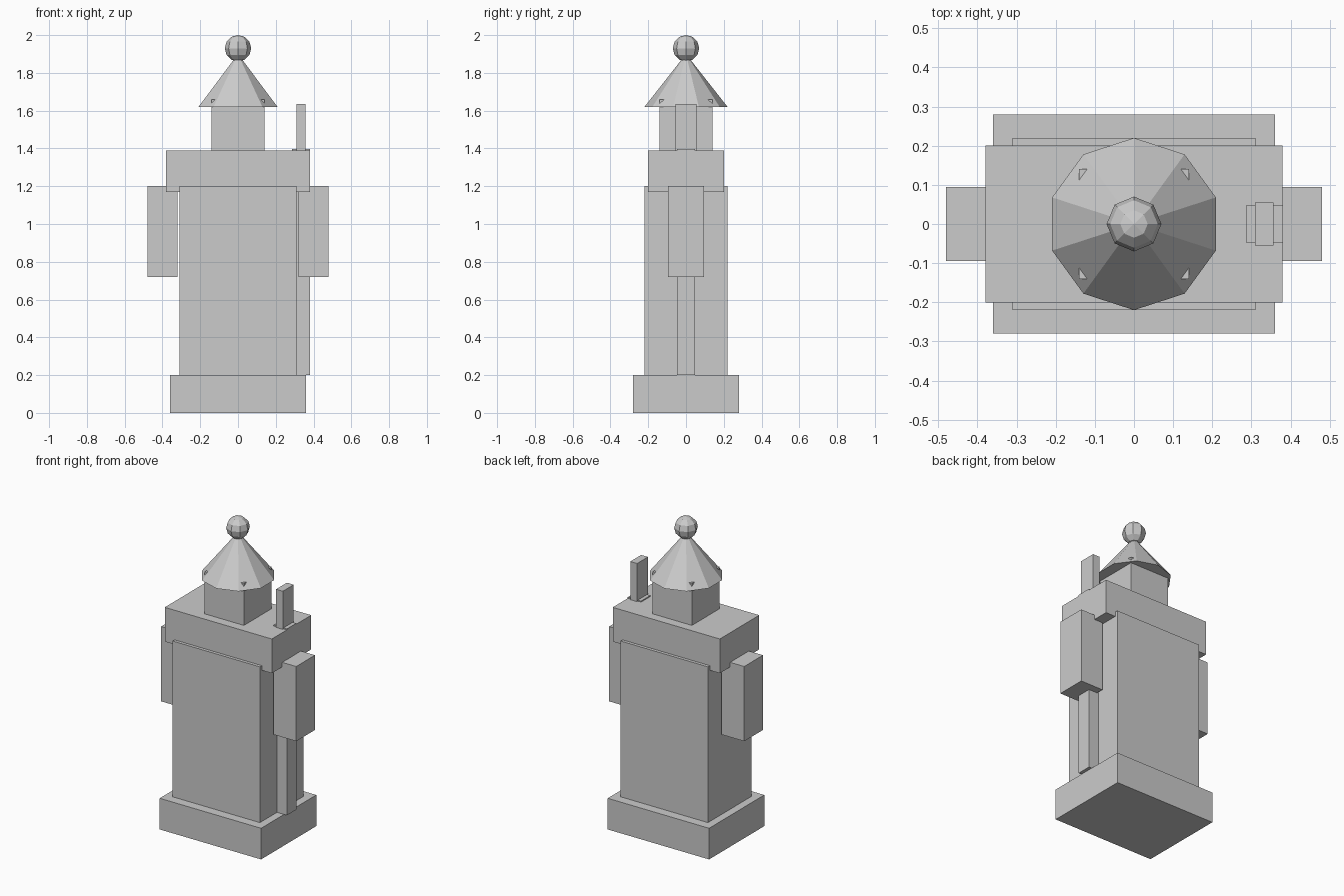
import bpy

if "Cube" in bpy.data.objects:
    bpy.data.objects.remove(bpy.data.objects["Cube"])


def box(name, x, y, z):
    """Axis-aligned box from (min, max) ranges."""
    r = (x, y, z)
    bpy.ops.mesh.primitive_cube_add(size=1, location=[(a + b) / 2 for a, b in r])
    ob = bpy.context.object
    ob.name = name
    ob.scale = [b - a for a, b in r]
    bpy.ops.object.transform_apply(location=False, rotation=False, scale=True)
    return ob


# Plinth, body and shoulders
box("base", (-0.36, 0.36), (-0.28, 0.28), (0, 0.2))
box("body", (-0.31, 0.31), (-0.22, 0.22), (0.2, 1.2))
box("shoulders", (-0.38, 0.38), (-0.2, 0.2), (1.17, 1.39))

# Arms on both sides
for name, s in (("left_arm", -1), ("right_arm", 1)):
    box(name, tuple(sorted((s * 0.32, s * 0.48))), (-0.095, 0.095), (0.72, 1.2))

# Head, its corners just poke through the hat
box("head", (-0.14, 0.14), (-0.14, 0.14), (1.38, 1.66))

# Staff held at the right side, with a flat tip
box("staff", (0.286, 0.381), (-0.047, 0.047), (0.2, 1.397))
box("staff_tip", (0.309, 0.357), (-0.055, 0.055), (1.38, 1.635))

# Ten-sided pointed hat
bpy.ops.mesh.primitive_cone_add(vertices=10, radius1=0.22, radius2=0, depth=0.28,
                                location=(0, 0, 1.76))
bpy.context.object.name = "hat"

# Faceted ball on top
bpy.ops.mesh.primitive_uv_sphere_add(segments=8, ring_count=6, radius=0.07,
                                     location=(0, 0, 1.93))
bpy.context.object.name = "hat_ball"
